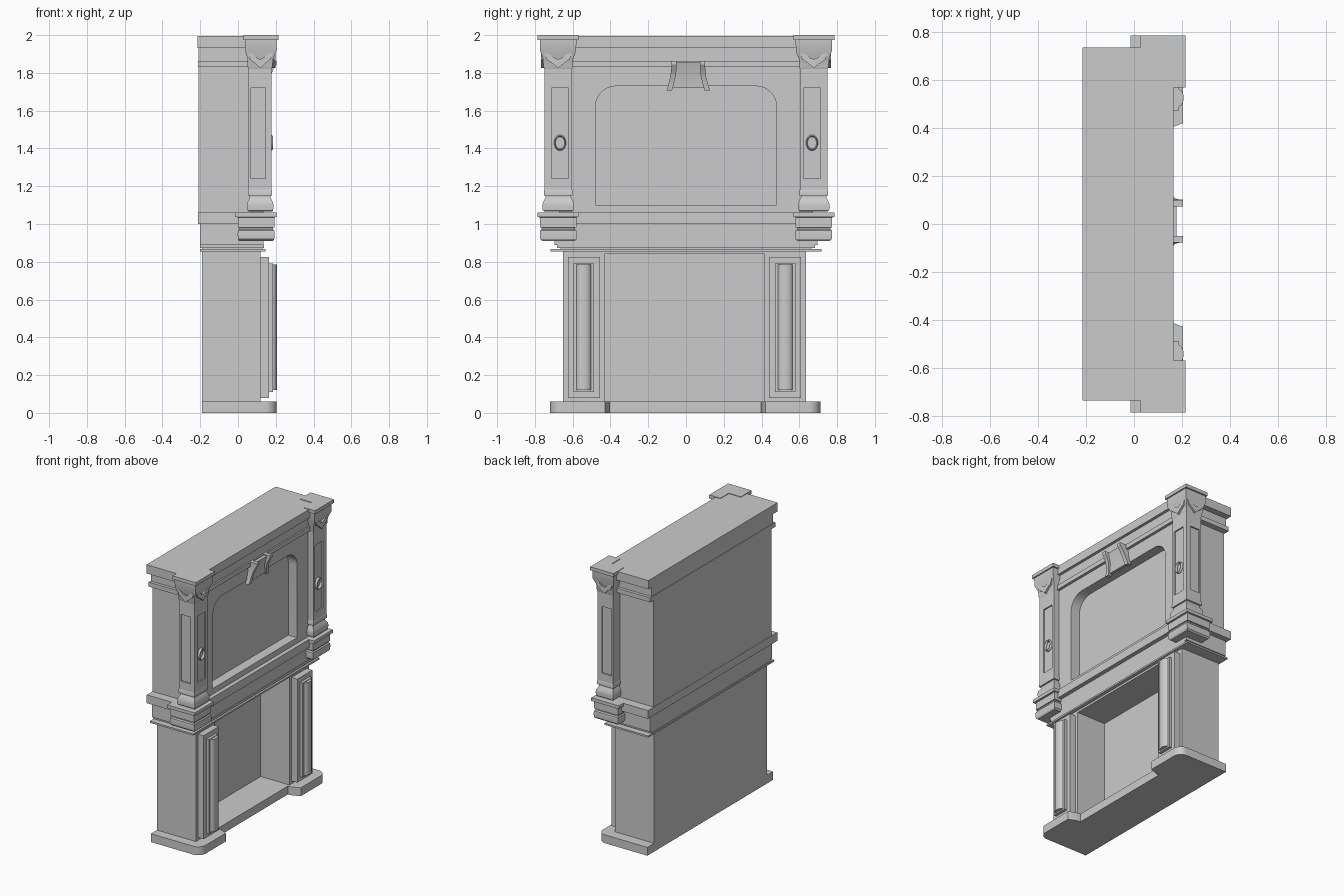
import bpy, bmesh, math

if "Cube" in bpy.data.objects:
    bpy.data.objects.remove(bpy.data.objects["Cube"])

LOW = -0.008  # the lower half sits slightly off centre


def mesh_object(name, bm):
    bmesh.ops.recalc_face_normals(bm, faces=bm.faces)
    me = bpy.data.meshes.new(name)
    bm.to_mesh(me)
    bm.free()
    ob = bpy.data.objects.new(name, me)
    bpy.context.collection.objects.link(ob)
    return ob


def loft(name, rings):
    """Join equal-length point rings into a capped solid."""
    bm = bmesh.new()
    loops = [[bm.verts.new(p) for p in r] for r in rings]
    for a, b in zip(loops, loops[1:]):
        n = len(a)
        for i in range(n):
            bm.faces.new((a[i], a[(i + 1) % n], b[(i + 1) % n], b[i]))
    bm.faces.new(loops[0])
    bm.faces.new(loops[-1])
    return mesh_object(name, bm)


def box(name, x0, x1, y0, y1, z0, z1):
    return loft(name, [[(x0, y0, z), (x1, y0, z), (x1, y1, z), (x0, y1, z)] for z in (z0, z1)])


def prism_z(name, pts, z0, z1):
    return loft(name, [[(x, y, z) for x, y in pts] for z in (z0, z1)])


def prism_x(name, pts, x0, x1):
    return loft(name, [[(x, y, z) for y, z in pts] for x in (x0, x1)])


def arc(cx, cy, r, a0, a1, n=8):
    return [(cx + r * math.cos(math.radians(a0 + (a1 - a0) * i / n)),
             cy + r * math.sin(math.radians(a0 + (a1 - a0) * i / n))) for i in range(n + 1)]


def cut(ob, cutter):
    m = ob.modifiers.new("cut", 'BOOLEAN')
    m.object = cutter
    m.operation = 'DIFFERENCE'
    m.solver = 'EXACT'
    bpy.context.view_layer.objects.active = ob
    bpy.ops.object.modifier_apply(modifier=m.name)
    bpy.data.objects.remove(cutter)


def mirrored(ob, offset=0.0):
    """Add the opposite-side copy across y, then shift both."""
    me = ob.data.copy()
    for v in me.vertices:
        v.co.y *= -1
    me.flip_normals()
    twin = bpy.data.objects.new(ob.name + "_mirrored", me)
    bpy.context.collection.objects.link(twin)
    for o in (ob, twin):
        o.location.y = offset


def corner_stack(name, levels):
    """L-shaped moulding wrapped round the front corner; levels are z, x0, x1, y0, y1."""
    ix, iy = 0.125, 0.665
    return loft(name, [[(x0, y1, z), (x1, y1, z), (x1, y0, z), (ix, y0, z), (ix, iy, z), (x0, iy, z)]
                       for z, x0, x1, y0, y1 in levels])


# hearth slab with rounded front corners and a stepped-back middle
half = [(0.12, 0.40)] + arc(0.14, 0.42, 0.02, 270, 270, 1)[:1] + [(0.205, 0.425)] \
    + arc(0.145, 0.655, 0.06, 0, 90) + [(-0.19, 0.715)]
outline = half + [(x, -y) for x, y in reversed(half)]
prism_z("hearth_slab", [(x, y + LOW / 2) for x, y in outline], 0, 0.06)

# lower surround with firebox opening
lower = box("lower_surround", -0.19, 0.12, -0.642 + LOW, 0.642 + LOW, 0.05, 0.86)
cut(lower, box("firebox_cutter", -0.11, 0.3, -0.423 + LOW, 0.423 + LOW, 0.06, 0.84))

# lower pilasters: plate, frame and half-round shaft
mirrored(box("pilaster_plate", 0.11, 0.165, 0.447, 0.618, 0.08, 0.825), LOW)
mirrored(box("pilaster_frame", 0.16, 0.185, 0.48, 0.588, 0.11, 0.79), LOW)
shaft = [(0.18, 0.487)] + [(0.18 + 0.027 * math.sin(math.pi * i / 12), 0.534 - 0.04 * math.cos(math.pi * i / 12))
                           for i in range(13)] + [(0.18, 0.581)]
mirrored(prism_z("pilaster_half_round", shaft, 0.12, 0.785), LOW)

# mantel frieze and stacked lips
for name, x0, x1, y, z0, z1 in (
        ("lower_lip", -0.20, 0.145, 0.717, 0.855, 0.867),
        ("lip_core", -0.19, 0.13, 0.665, 0.865, 0.875),
        ("upper_lip", -0.20, 0.138, 0.683, 0.873, 0.89),
        ("frieze", -0.20, 0.135, 0.695, 0.888, 1.005),
        ("mantel_shelf", -0.212, 0.165, 0.735, 1.0, 1.06)):
    box(name, x0, x1, -y, y, z0, z1)

# overmantel body with an arched-corner recess
body = box("overmantel_body", -0.21, 0.135, -0.67, 0.67, 1.05, 1.95)
window = [(-0.48, 1.10), (0.48, 1.10)] + arc(0.37, 1.62, 0.11, 0, 90) + arc(-0.37, 1.62, 0.11, 90, 180)
cut(body, prism_x("recess_cutter", window, 0.065, 0.3))

# top cornice and its ledge
box("cornice", -0.215, 0.165, -0.735, 0.735, 1.933, 1.996)
box("cornice_neck", -0.21, 0.145, -0.69, 0.69, 1.86, 1.94)
box("cornice_ledge", -0.213, 0.155, -0.712, 0.712, 1.83, 1.862)

# upper column shafts with sunk panels
column = corner_stack("column_shaft", [(1.16, 0.055, 0.178, 0.603, 0.75), (1.86, 0.055, 0.178, 0.603, 0.75)])
cut(column, box("front_panel_cutter", 0.168, 0.3, 0.622, 0.712, 1.24, 1.72))
cut(column, box("side_panel_cutter", 0.07, 0.145, 0.74, 0.9, 1.24, 1.72))
mirrored(column)

# column capital, flaring up to a flat cap
mirrored(corner_stack("column_capital", [
    (1.82, 0.055, 0.178, 0.603, 0.75), (1.835, 0.05, 0.183, 0.598, 0.755),
    (1.875, 0.05, 0.185, 0.597, 0.757), (1.915, 0.038, 0.203, 0.582, 0.772),
    (1.975, 0.037, 0.205, 0.58, 0.774)]))
mirrored(corner_stack("column_cap", [(1.975, 0.028, 0.214, 0.57, 0.785), (2.0, 0.028, 0.214, 0.57, 0.785)]))

# carved drop on each capital, front and side
drop = [(-0.075, 1.905), (-0.06, 1.87), (-0.03, 1.85), (0, 1.825), (0.03, 1.85), (0.06, 1.87), (0.075, 1.905),
        (0.045, 1.90), (0.02, 1.88), (0, 1.872), (-0.02, 1.88), (-0.045, 1.90)]
mirrored(prism_x("capital_front_drop", [(0.677 + y, z) for y, z in drop], 0.175, 0.198))
mirrored(loft("capital_side_drop", [[(0.118 + x * 0.9, y, z) for x, z in drop] for y in (0.745, 0.768)]))

# column base moulding
mirrored(corner_stack("column_base", [
    (1.065, 0.06, 0.18, 0.605, 0.748), (1.072, 0.05, 0.186, 0.595, 0.758), (1.10, 0.047, 0.188, 0.592, 0.76),
    (1.115, 0.05, 0.185, 0.595, 0.757), (1.14, 0.062, 0.172, 0.608, 0.743), (1.15, 0.062, 0.172, 0.608, 0.743),
    (1.152, 0.052, 0.181, 0.6, 0.753), (1.175, 0.052, 0.181, 0.6, 0.753), (1.182, 0.055, 0.178, 0.603, 0.75)]))

# bracket block under each column
mirrored(corner_stack("column_bracket", [
    (0.91, 0.005, 0.185, 0.59, 0.762), (0.92, 0.0, 0.192, 0.58, 0.772), (0.945, -0.002, 0.194, 0.578, 0.774),
    (0.965, 0.0, 0.192, 0.58, 0.772), (0.972, 0.006, 0.185, 0.588, 0.765), (0.98, 0.006, 0.185, 0.588, 0.765),
    (0.982, 0.0, 0.192, 0.58, 0.773), (1.035, 0.0, 0.192, 0.58, 0.773),
    (1.037, -0.015, 0.205, 0.57, 0.785), (1.06, -0.015, 0.205, 0.57, 0.785)]))

# oval ring medallion on each column front
bm = bmesh.new()
N = 28
profile = [(0.75, 0.165), (0.75, 0.176), (0.87, 0.184), (1.0, 0.176), (1.0, 0.165)]
rings = [[bm.verts.new((x, 0.667 + 0.032 * s * math.cos(2 * math.pi * i / N),
                        1.43 + 0.042 * s * math.sin(2 * math.pi * i / N))) for i in range(N)] for s, x in profile]
for a, b in zip(rings, rings[1:] + rings[:1]):
    for i in range(N):
        bm.faces.new((a[i], a[(i + 1) % N], b[(i + 1) % N], b[i]))
mirrored(mesh_object("column_medallion", bm))

# keystone: tapered plate between two curved ribs
KY = 0.012
loft("keystone_plate", [[(0.13, KY - w, z), (x, KY - w, z), (x, KY + w, z), (0.13, KY + w, z)]
                        for z, x, w in ((1.72, 0.15, 0.085), (1.78, 0.156, 0.078), (1.855, 0.178, 0.07))])
rib = [(1.708, 0.158, 0.106), (1.735, 0.162, 0.098), (1.78, 0.17, 0.087), (1.82, 0.188, 0.082), (1.845, 0.204, 0.081),
       (1.862, 0.204, 0.081)]
mirrored(loft("keystone_rib", [[(0.13, y - 0.02, z), (x, y - 0.02, z), (x, y + 0.008, z), (0.13, y + 0.008, z)]
                               for z, x, y in rib]), KY)

# smooth only the gently curved surfaces
for ob in bpy.data.objects:
    ob.select_set(True)
bpy.context.view_layer.objects.active = bpy.data.objects["hearth_slab"]
bpy.ops.object.shade_smooth_by_angle(angle=math.radians(25))
